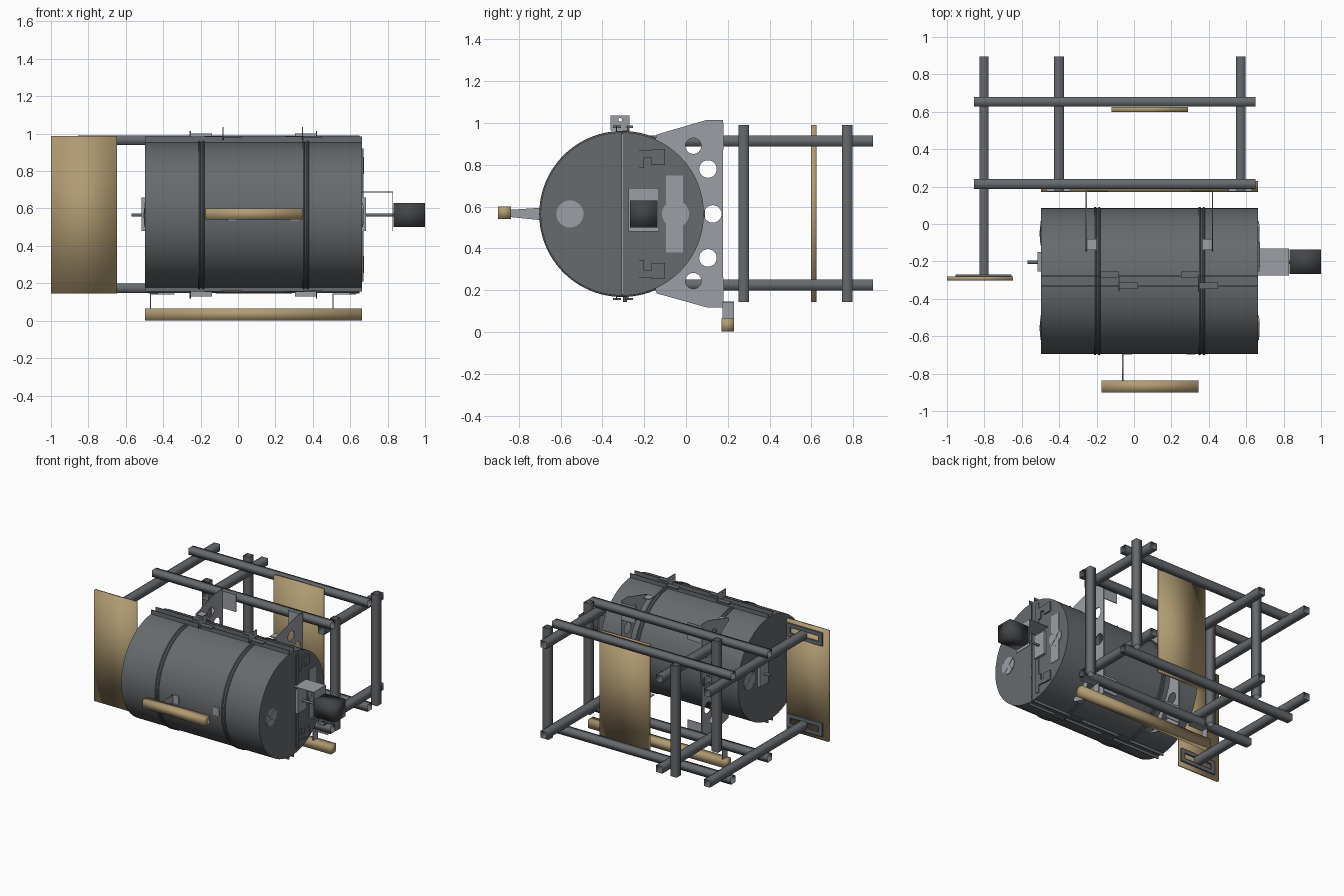
import bpy, bmesh, math
from mathutils import Vector, Matrix

if "Cube" in bpy.data.objects:
    bpy.data.objects.remove(bpy.data.objects["Cube"])


def material(name, col):
    m = bpy.data.materials.new(name)
    m.diffuse_color = (*col, 1)
    m.use_nodes = True
    m.node_tree.nodes["Principled BSDF"].inputs["Base Color"].default_value = m.diffuse_color
    return m


tan = material("tan_board", (0.44, 0.33, 0.17))
dark = material("dark_steel", (0.135, 0.145, 0.155))
black = material("motor_black", (0.055, 0.058, 0.063))
light = material("light_steel", (0.33, 0.35, 0.38))
CY, CZ, R = -0.305, 0.565, 0.39       # drum axis and radius
X0, X1 = -0.496, 0.664                # drum ends


def finish(name, bm, mat=None, smooth=False):
    me = bpy.data.meshes.new(name)
    bm.to_mesh(me)
    bm.free()
    ob = bpy.data.objects.new(name, me)
    bpy.context.collection.objects.link(ob)
    if mat:
        me.materials.append(mat)
    if smooth:
        bpy.ops.object.select_all(action='DESELECT')
        ob.select_set(True)
        bpy.context.view_layer.objects.active = ob
        bpy.ops.object.shade_smooth_by_angle(angle=math.radians(35))
    return ob


def box(name, x, y, z, mat=None, open_axis=None, soft=False):
    """Box from min/max pairs; open_axis drops the end faces; soft shades across the edges."""
    bm = bmesh.new()
    bmesh.ops.create_cube(bm, size=1)
    if open_axis is not None:
        ends = [f for f in bm.faces if abs(f.normal[open_axis]) > 0.9]
        bmesh.ops.delete(bm, geom=ends, context='FACES_ONLY')
    for v in bm.verts:
        v.co = Vector([(a + b) / 2 + c * (b - a) for (a, b), c in zip((x, y, z), v.co)])
    for f in bm.faces:
        f.smooth = soft
    return finish(name, bm, mat)


def cyl_x(name, x0, x1, y, z, r, seg=32, caps=True):
    bm = bmesh.new()
    bmesh.ops.create_cone(bm, cap_ends=caps, segments=seg, radius1=r, radius2=r, depth=x1 - x0,
                          matrix=Matrix.Translation(((x0 + x1) / 2, y, z)) @ Matrix.Rotation(math.pi / 2, 4, 'Y'))
    return finish(name, bm, smooth=True)


def sheet(name, outlines, x, t):
    """Flat plate in the y-z plane; outlines after the first are holes."""
    cu = bpy.data.curves.new(name, 'CURVE')
    cu.dimensions, cu.fill_mode, cu.extrude = '2D', 'BOTH', t / 2
    for pts in outlines:
        s = cu.splines.new('POLY')
        s.points.add(len(pts) - 1)
        for p, (a, b) in zip(s.points, pts):
            p.co = (a, b, 0, 1)
        s.use_cyclic_u = True
    ob = bpy.data.objects.new(name, cu)
    bpy.context.collection.objects.link(ob)
    ob.rotation_euler = (math.pi / 2, 0, math.pi / 2)
    ob.location.x = x
    bpy.ops.object.select_all(action='DESELECT')
    ob.select_set(True)
    bpy.context.view_layer.objects.active = ob
    bpy.ops.object.convert(target='MESH')


def circle(y, z, r, n=24):
    return [(y + r * math.cos(i * math.tau / n), z + r * math.sin(i * math.tau / n)) for i in range(n)]


# Drum in two halves with capped ends
for side, name in ((-1, "drum_front_half"), (1, "drum_rear_half")):
    bm = bmesh.new()
    n = 48
    rings = []
    for x in (X0, X1):
        rings.append([bm.verts.new((x, CY + side * (0.0003 + R * math.sin(i * math.pi / n)),
                                    CZ + R * math.cos(i * math.pi / n))) for i in range(n + 1)])
    for i in range(n):
        bm.faces.new((rings[0][i], rings[0][i + 1], rings[1][i + 1], rings[1][i]))
    for r in rings:
        bm.faces.new(r)
    bmesh.ops.recalc_face_normals(bm, faces=bm.faces)
    finish(name, bm, smooth=True)

# Beaded hoops around the drum
for hx in (-0.197, 0.362):
    for dx in (-0.011, 0.011):
        bpy.ops.mesh.primitive_torus_add(major_radius=R, minor_radius=0.007, major_segments=96,
                                         minor_segments=8, location=(hx + dx, CY, CZ),
                                         rotation=(0, math.pi / 2, 0))
        bpy.context.object.name = "drum_hoop"
        bpy.ops.object.shade_smooth_by_angle()

# Seam flanges top and bottom, latches and tabs
for s, h in ((1, 0.42), (-1, 0.41)):
    def zz(a, b, s=s):
        return tuple(sorted((CZ + s * a, CZ + s * b)))
    for y0, y1 in ((-0.335, -0.308), (-0.302, -0.275)):
        yo = y0 if y0 < -0.305 else y1 - 0.006
        box("seam_flange", (X0, X1), (yo, yo + 0.006), zz(0.383, h))
        box("seam_lip", (X0, X1), (y0, y1), zz(0.385, 0.391))
    for lx, y in ((-0.13, -0.272), (0.3, -0.272), (-0.03, -0.33), (0.4, -0.33)):
        box("latch_plate", (lx - 0.05, lx + 0.05), (y - 0.018, y + 0.018), zz(h - 0.008, h + 0.002))
for lx in (-0.08, 0.345):
    sheet("seam_tab", [[(-0.36, 0.965), (-0.27, 0.965), (-0.27, 1.035), (-0.36, 1.035)],
                       circle(-0.315, 1.015, 0.009, 12)], lx, 0.006)

# End fittings: spoked hubs, shaft blocks, bar, bearing plate and small brackets
for ex, d in ((X1, 1), (X0, -1)):
    def xx(a, b, ex=ex, d=d):
        return tuple(sorted((ex + d * a, ex + d * b)))
    for hy in (-0.555, -0.05):
        cyl_x("hub_disc", *xx(0, 0.004), hy, CZ, 0.065)
        cyl_x("hub_centre", *xx(0, 0.008), hy, CZ, 0.016, 16)
        for k in range(4):
            ob = box("hub_spoke", (0, 0.007), (0.01, 0.062), (-0.009, 0.009))
            ob.matrix_world = (Matrix.Translation((xx(0, 0.007)[0], hy, CZ))
                               @ Matrix.Rotation(math.pi / 4 + k * math.pi / 2, 4, 'X'))
    box("shaft_block", xx(0, 0.02), (-0.255, -0.15), (0.48, 0.66))
    if d > 0:
        box("end_bar", xx(0, 0.006), (-0.255, -0.225), (0.21, 0.92))
        box("bearing_plate", xx(0, 0.003), (-0.095, -0.015), (0.38, 0.75))
        for s in (1, -1):
            for y, a, b in (((-0.23, -0.16), 0.27, 0.305), ((-0.165, -0.1), 0.235, 0.31), ((-0.23, -0.2), 0.22, 0.29)):
                box("end_bracket", xx(0, 0.01), y, tuple(sorted((CZ + s * a, CZ + s * b))))

# Shafts, motor and its sheet bracket
cyl_x("drive_shaft", 0.66, 0.84, -0.205, CZ, 0.009, 16)
cyl_x("idle_shaft", -0.57, -0.49, -0.205, CZ, 0.009, 16)
box("motor_bracket_top", (0.66, 0.83), (-0.275, -0.13), (0.685, 0.69))
box("motor_bracket_face", (0.825, 0.83), (-0.275, -0.13), (0.48, 0.69))
box("motor", (0.832, 1.0), (-0.267, -0.137), (0.5, 0.63), black, soft=True)

# Perforated cradle brackets holding the drum to the frame
arc = [(CY + R * math.cos(math.radians(a)), CZ + R * math.sin(math.radians(a))) for a in range(-66, 67, 4)]
edge = [(-0.14, 0.945), (0.1, 1.015), (0.178, 1.015), (0.178, 0.118), (0.1, 0.118), (-0.14, 0.185)]
holes = [circle(y, z, r) for y, z, r in ((0.035, 0.89, 0.038), (0.105, 0.78, 0.042), (0.128, CZ, 0.042),
                                         (0.105, 0.355, 0.042), (0.035, 0.245, 0.038))]
for bx, d in ((-0.255, 1), (0.42, -1)):
    xs = tuple(sorted((bx, bx + d * 0.055)))
    sheet("cradle_bracket", [arc + edge] + holes, bx, 0.006)
    for z in ((0.87, 1.0), (0.13, 0.26)):
        box("cradle_foot", tuple(sorted((bx, bx + d * 0.115))), (0.173, 0.179), z)
    for z in ((0.935, 0.941), (0.189, 0.195)):
        box("cradle_tab", xs, (-0.14, -0.08), z)

# Frame of open square tubes
for y in ((0.188, 0.24), (0.628, 0.68)):
    for z in ((0.94, 0.99), (0.148, 0.2)):
        box("frame_rail", (-0.855, 0.65), y, z, open_axis=0, soft=True)
for x, y0 in (((-0.827, -0.777), -0.275), ((-0.427, -0.375), 0.18), ((0.545, 0.597), 0.18)):
    for z in ((0.888, 0.94), (0.2, 0.252)):
        box("frame_cross_bar", x, (y0, 0.895), z, open_axis=1, soft=True)
for x in ((-0.479, -0.427), (0.597, 0.649)):
    for y in ((0.25, 0.302), (0.745, 0.797)):
        box("frame_post", x, y, (0.145, 0.99), open_axis=2, soft=True)

# Wooden panels and rails
box("left_panel", (-1.0, -0.648), (-0.302, -0.282), (0.145, 0.988), tan, soft=True)
box("rear_panel", (-0.12, 0.29), (0.598, 0.625), (0.145, 0.99), tan, soft=True)
box("bottom_rail", (-0.496, 0.664), (0.17, 0.23), (0.002, 0.065), tan, soft=True)
box("front_handle", (-0.175, 0.345), (-0.9, -0.838), (0.54, 0.6), tan, soft=True)

# Rectangular mounts behind the left panel
for zc in (0.914, 0.226):
    for s in (-1, 1):
        z = zc + s * 0.036
        box("panel_mount_rail", (-0.955, -0.655), (-0.282, -0.27), (z - 0.014, z + 0.014))
    for x in (-0.955, -0.685):
        box("panel_mount_end", (x, x + 0.03), (-0.282, -0.27), (zc - 0.03, zc + 0.03))

# Thin arm carrying the handle, and the pad beside it on the drum
sheet("handle_arm", [[(-0.838, 0.55), (-0.69, 0.535), (-0.69, 0.595), (-0.838, 0.585)]], -0.06, 0.006)
for x in (-0.06, 0.28):
    box("handle_arm_base", (x, x + 0.05), (-0.698, -0.69), (0.535, 0.595))

# Hangers carrying the bottom rail
for x0, x1 in ((0.505, 0.63), (-0.47, -0.34)):
    box("hanger_top", (x0, x1), (0.175, 0.23), (0.14, 0.146))
    box("hanger_web", (x0, x0 + 0.006), (0.175, 0.23), (0.065, 0.142))

# Steel tones: small sheet fittings are lighter than drum and frame
pale = ("cradle", "motor_bracket", "hub", "bearing", "seam_tab", "handle_arm", "hanger", "shaft_block")
for ob in bpy.data.objects:
    if not ob.data.materials:
        ob.data.materials.append(light if ob.name.startswith(pale) else dark)
